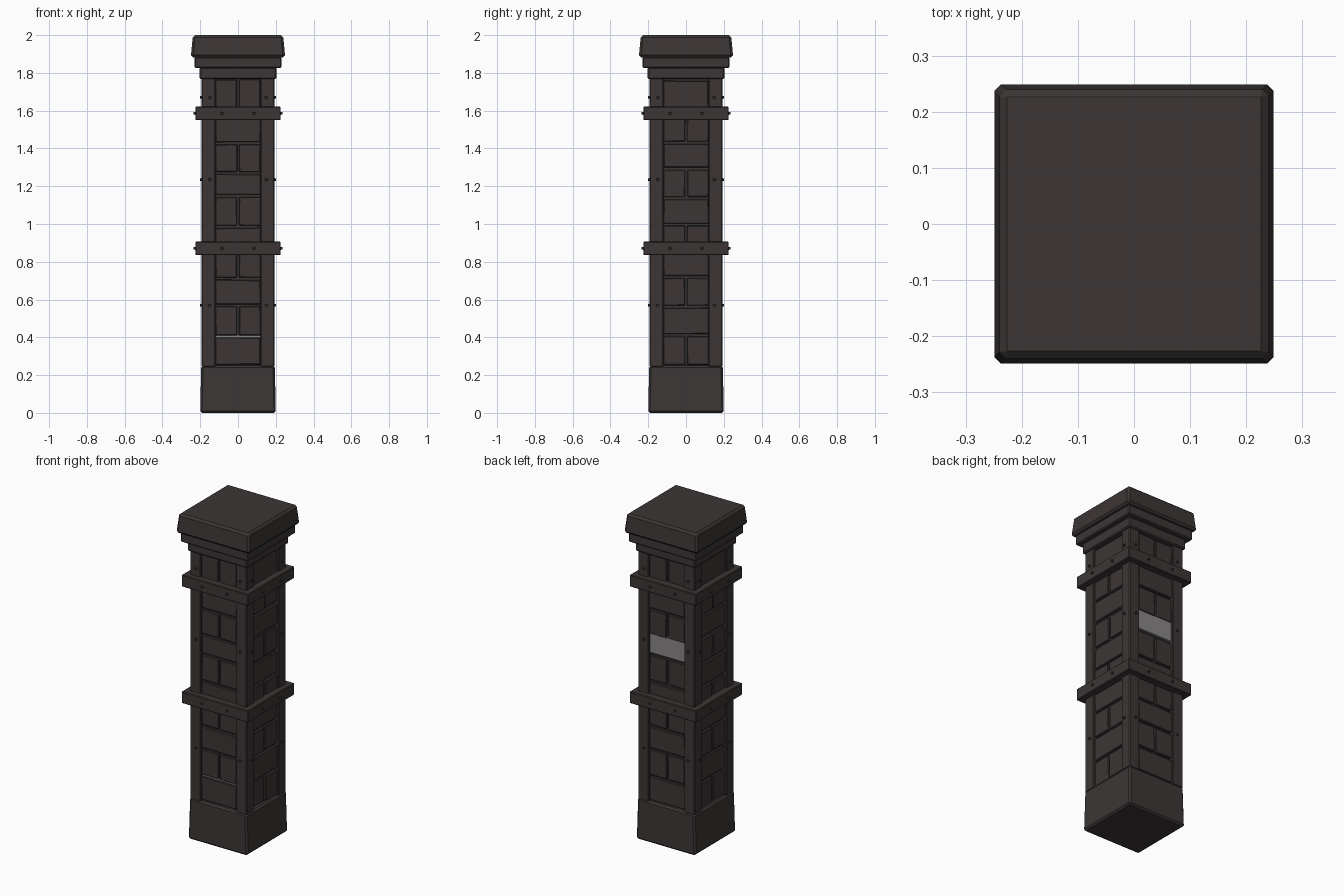
import bpy, bmesh, math, random
from mathutils import Matrix, Vector

if "Cube" in bpy.data.objects:
    bpy.data.objects.remove(bpy.data.objects["Cube"])

random.seed(4)


def material(name, rgb):
    m = bpy.data.materials.new(name)
    m.diffuse_color = (*rgb, 1)
    m.use_nodes = True
    m.node_tree.nodes["Principled BSDF"].inputs["Base Color"].default_value = m.diffuse_color
    return m


DARK = material("dark_stone", (0.045, 0.037, 0.036))
PALE = material("pale_grey", (0.25, 0.24, 0.235))


def add_block(bm, lo, hi, taper=1.0, bevel=0.0, turn=0.0, jitter=0.0):
    """Box from lo to hi, top scaled by taper, then turned about z."""
    t = bmesh.new()
    bmesh.ops.create_cube(t, size=1)
    lo, hi = Vector(lo), Vector(hi)
    for v in t.verts:
        k = taper if v.co.z > 0 else 1
        v.co = Vector([(lo[i] + hi[i]) / 2 + v.co[i] * (hi[i] - lo[i]) for i in range(3)])
        v.co.x *= k
        v.co.y *= k
        v.co += Vector([random.uniform(-jitter, jitter) for _ in range(3)])
    if bevel:
        bmesh.ops.bevel(t, geom=t.edges[:], offset=bevel, segments=1, affect='EDGES')
    bmesh.ops.rotate(t, verts=t.verts, cent=(0, 0, 0), matrix=Matrix.Rotation(turn, 3, 'Z'))
    tmp = bpy.data.meshes.new("tmp")
    t.to_mesh(tmp)
    t.free()
    bm.from_mesh(tmp)
    bpy.data.meshes.remove(tmp)


def finish(bm, name, mat=DARK):
    bmesh.ops.recalc_face_normals(bm, faces=bm.faces)
    me = bpy.data.meshes.new(name)
    bm.to_mesh(me)
    bm.free()
    me.materials.append(mat)
    ob = bpy.data.objects.new(name, me)
    bpy.context.collection.objects.link(ob)
    return ob


def slab(name, half, z0, z1, taper=1.0, bevel=0.006):
    bm = bmesh.new()
    add_block(bm, (-half, -half, z0), (half, half, z1), taper, bevel)
    return finish(bm, name)


# plinth, inner core, straps and stepped cap
slab("base", 0.20, 0.0, 0.25, 0.975, 0.01)
slab("core", 0.168, 0.24, 1.78, 1, 0)
slab("lower_strap", 0.226, 0.835, 0.907, 1, 0.004)
slab("upper_strap", 0.226, 1.55, 1.622, 1, 0.004)
slab("cap_lower_step", 0.203, 1.767, 1.83)
slab("cap_middle_step", 0.23, 1.825, 1.885)
slab("cap_top", 0.25, 1.882, 2.0, 0.955, 0.012)

# corner posts
bm = bmesh.new()
for i in range(4):
    add_block(bm, (0.12, 0.12, 0.245), (0.192, 0.192, 1.772), 1, 0.004, i * math.pi / 2)
finish(bm, "corner_posts")

# brick courses: z range of each, alternately whole and split
FRONT = [.25, .405, .57, .71, .85, .985, 1.15, 1.27, 1.428, 1.565, 1.77]
SIDE = [.25, .412, .562, .72, .85, .997, 1.137, 1.292, 1.43, 1.58, 1.765]
bm = bmesh.new()
for face in range(4):
    side = face % 2 == 1
    rows = SIDE if side else FRONT
    for n in range(len(rows) - 1):
        if face == 2 and n == 6:
            continue  # the pale brick goes here
        split = (n % 2 == 0) if side else (n % 2 == 1)
        spans = [(-.12, -.005), (.005, .12)] if split else [(-.12, .12)]
        for x0, x1 in spans:
            depth = 0.182 + random.uniform(-.003, .003)
            add_block(bm, (x0, -depth, rows[n] + .006), (x1, -.15, rows[n + 1] - .006),
                      1, 0.004, face * math.pi / 2, 0.0015)
finish(bm, "bricks")

# single pale brick on the back, thin pale joint on the front
bm = bmesh.new()
add_block(bm, (-.12, -.180, 1.156), (.12, -.15, 1.28), 1, 0.003, math.pi)
finish(bm, "pale_brick", PALE)
bm = bmesh.new()
add_block(bm, (-.118, -.175, .400), (.118, -.167, .410))
finish(bm, "pale_joint", PALE)

# rivets on posts and straps
bm = bmesh.new()
spots = [(s * .15, z, .192) for s in (-1, 1) for z in (.57, 1.235, 1.67)]
spots += [(s * .085, z, .226) for s in (-1, 1) for z in (.871, 1.586)]
for face in range(4):
    turn = Matrix.Rotation(face * math.pi / 2, 4, 'Z')
    for x, z, d in spots:
        place = turn @ Matrix.Translation((x, -d - .002, z)) @ Matrix.Rotation(math.pi / 2, 4, 'X')
        bmesh.ops.create_cone(bm, cap_ends=True, segments=8, radius1=.009, radius2=.006,
                              depth=.016, matrix=place)
finish(bm, "rivets")
